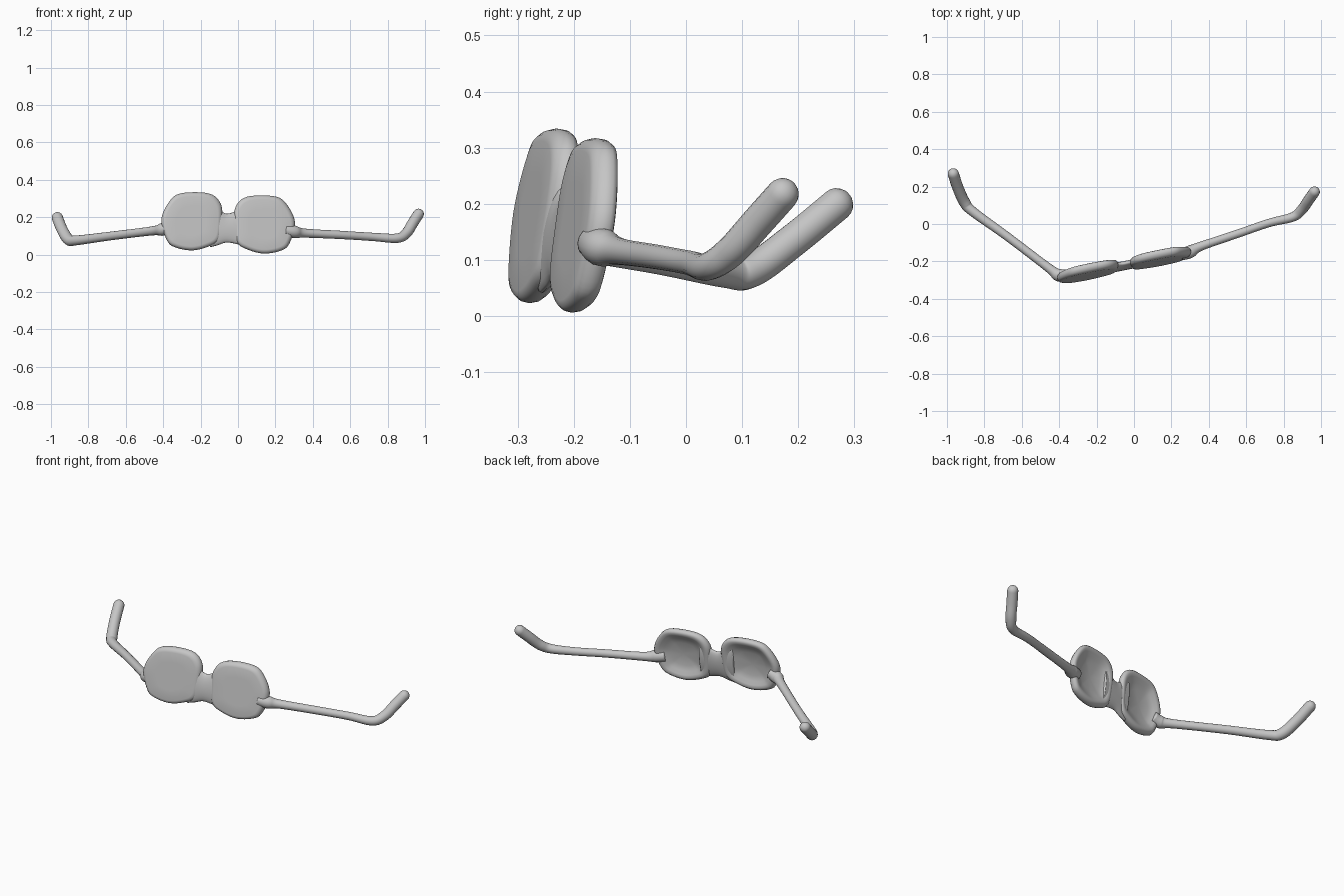
import bpy, bmesh, math
from mathutils import Vector

cube = bpy.data.objects.get("Cube")
if cube:
    bpy.data.objects.remove(cube, do_unlink=True)

# One grey material
grey = bpy.data.materials.new("plain grey")
grey.use_nodes = True
COLOUR = (0.56, 0.56, 0.56, 1)
grey.diffuse_color = COLOUR
grey.node_tree.nodes["Principled BSDF"].inputs["Base Color"].default_value = COLOUR


def spline(pts, steps, closed=False):
    """Catmull-Rom samples through points of any dimension."""
    n = len(pts)
    get = (lambda i: pts[i % n]) if closed else (lambda i: pts[min(max(i, 0), n - 1)])
    out = []
    for i in range(n if closed else n - 1):
        p = [get(i + k) for k in (-1, 0, 1, 2)]
        for s in range(steps):
            t = s / steps
            out.append([0.5 * (2 * b + (c - a) * t + (2 * a - 5 * b + 4 * c - d) * t * t
                               + (3 * b - a - 3 * c + d) * t ** 3) for a, b, c, d in zip(*p)])
    if not closed:
        out.append(list(pts[-1]))
    return out


def skin(name, rings):
    """Join equal rings of points into a closed smooth surface."""
    bm = bmesh.new()
    loops = [[bm.verts.new(p) for p in ring] for ring in rings]
    n = len(loops[0])
    for a, b in zip(loops, loops[1:]):
        for i in range(n):
            j = (i + 1) % n
            bm.faces.new((a[i], a[j], b[j], b[i]))
    bm.faces.new(loops[0])
    bm.faces.new(loops[-1])
    bmesh.ops.recalc_face_normals(bm, faces=bm.faces[:])
    for f in bm.faces:
        f.smooth = True
    mesh = bpy.data.meshes.new(name)
    bm.to_mesh(mesh)
    bm.free()
    mesh.materials.append(grey)
    ob = bpy.data.objects.new(name, mesh)
    bpy.context.collection.objects.link(ob)
    return ob


def on_front(x, z, depth):
    """Place a point on the skewed, leaning plane of the front frame."""
    return Vector((x, -0.22 + 0.2 * (x + 0.055) + 0.145 * (z - 0.165) + depth, z))


# Lens outline, outward side positive
OUTLINE = [(-0.158, 0.095), (-0.095, 0.15), (0.05, 0.152), (0.115, 0.11), (0.16, 0.01),
           (0.13, -0.1), (0.085, -0.138), (-0.005, -0.154), (-0.09, -0.134),
           (-0.15, -0.095), (-0.165, 0.0)]
# Scale and depth from flat front, round the rim, into the dished back
SECTION = [(0.05, -0.024), (0.5, -0.024), (0.86, -0.024), (0.93, -0.021), (0.98, -0.012),
           (1.0, 0.0), (0.985, 0.013), (0.94, 0.022), (0.87, 0.025), (0.78, 0.02),
           (0.65, 0.008), (0.45, -0.003), (0.05, -0.006)]
outline = spline(OUTLINE, 6, closed=True)
for name, side, cx, cz in (("left_lens", 1, 0.145, 0.16), ("right_lens", -1, -0.25, 0.177)):
    skin(name, [[on_front(cx + side * u * s, cz + w * s, d) for u, w in outline]
                for s, d in SECTION])

# Bridge: flared oval sections (x, centre z, half height)
BRIDGE = [(-0.15, 0.155, 0.115), (-0.11, 0.15, 0.1), (-0.06, 0.142, 0.077),
          (0.0, 0.147, 0.092), (0.04, 0.15, 0.11)]
skin("bridge", [[on_front(x, cz + h * math.sin(a), 0.022 * math.cos(a))
                 for a in [i * math.tau / 24 for i in range(24)]]
                for x, cz, h in spline(BRIDGE, 6)])


def arm(name, pts):
    """Tube along points (x, y, z, radius) with a rounded tip."""
    path = spline(pts, 8)
    centre = [Vector(p[:3]) for p in path]
    radius = [p[3] for p in path]
    tip_dir = (centre[-1] - centre[-2]).normalized()
    r, end = radius[-1], centre[-1]
    for k in range(1, 6):
        a = k * math.pi / 2 / 5.3
        centre.append(end + tip_dir * r * math.sin(a))
        radius.append(r * math.cos(a))
    rings = []
    for i, c in enumerate(centre):
        t = centre[min(i + 1, len(centre) - 1)] - centre[max(i - 1, 0)]
        q = t.to_track_quat('Z', 'Y')
        rings.append([c + q @ Vector((math.cos(b), math.sin(b), 0)) * radius[i]
                      for b in [j * math.tau / 16 for j in range(16)]])
    skin(name, rings)


# Side arms, splayed open and hooked upward at the ends
arm("right_arm", [(-0.36, -0.275, 0.15, 0.03), (-0.405, -0.272, 0.135, 0.034),
                  (-0.46, -0.232, 0.127, 0.024), (-0.68, -0.065, 0.1, 0.023),
                  (-0.86, 0.065, 0.077, 0.026), (-0.905, 0.115, 0.08, 0.03),
                  (-0.94, 0.19, 0.134, 0.03), (-0.966, 0.268, 0.198, 0.03)])
arm("left_arm", [(0.25, -0.165, 0.13, 0.03), (0.3, -0.148, 0.122, 0.034),
                 (0.36, -0.118, 0.115, 0.024), (0.56, -0.05, 0.105, 0.022),
                 (0.72, 0.005, 0.095, 0.022), (0.85, 0.038, 0.088, 0.025),
                 (0.9, 0.08, 0.115, 0.028), (0.935, 0.13, 0.17, 0.029),
                 (0.965, 0.172, 0.217, 0.029)])
